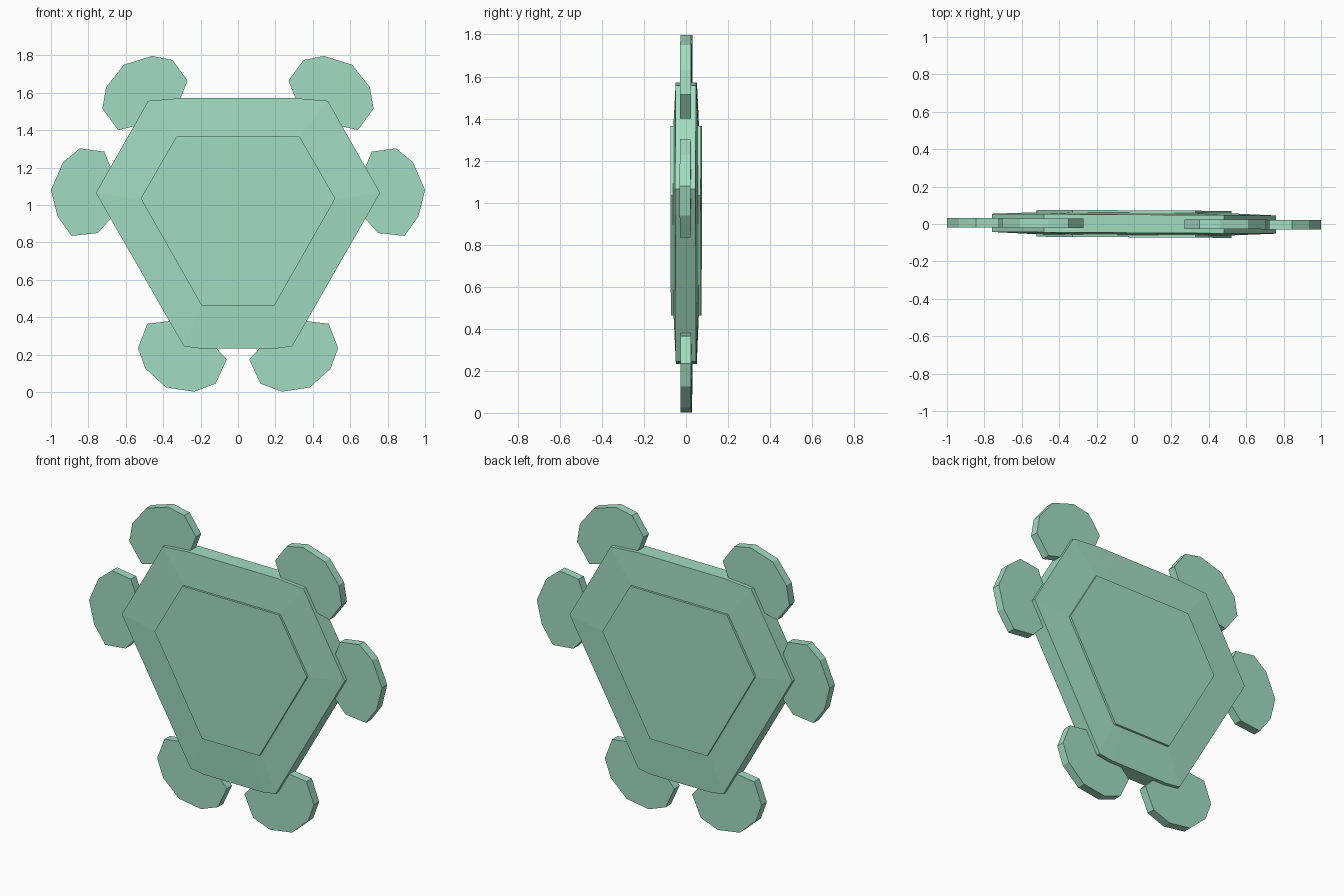
import bpy, bmesh

if "Cube" in bpy.data.objects:
    bpy.data.objects.remove(bpy.data.objects["Cube"])

green = bpy.data.materials.new("shell_green")
green.diffuse_color = (0.36, 0.72, 0.53, 1)
green.use_nodes = True
green.node_tree.nodes["Principled BSDF"].inputs["Base Color"].default_value = green.diffuse_color

TILT = -0.006          # the piece is turned very slightly about z
CENTRE = (0.0, 0.95)


def mirrored(half):
    """Close a right-hand half outline (top to bottom) across x = 0."""
    return half + [(-x, z) for x, z in reversed(half)]


def slab(name, outline, rings):
    """Loft copies of an (x, z) outline through (y, scale) rings and cap it."""
    bm = bmesh.new()
    loops = []
    for y, s in rings:
        loops.append([bm.verts.new((x * s, y + TILT * x * s,
                                    CENTRE[1] + (z - CENTRE[1]) * s))
                      for x, z in outline])
    n = len(outline)
    for a, b in zip(loops, loops[1:]):
        for i in range(n):
            j = (i + 1) % n
            bm.faces.new((a[i], a[j], b[j], b[i]))
    bm.faces.new(loops[0])
    bm.faces.new(loops[-1])
    bmesh.ops.recalc_face_normals(bm, faces=bm.faces)
    mesh = bpy.data.meshes.new(name)
    bm.to_mesh(mesh)
    bm.free()
    mesh.materials.append(green)
    obj = bpy.data.objects.new(name, mesh)
    bpy.context.collection.objects.link(obj)
    return obj


# Body: six-sided plate, rising gently towards the raised panel
body = mirrored([(0.3, 1.572), (0.48, 1.557), (0.76, 1.065),
                 (0.29, 0.245), (0.2, 0.232)])
slab("body", body, [(-0.058, 0.68), (-0.047, 1), (0.05, 1), (0.06, 0.68)])

# Raised panel showing on the front and the back
panel = mirrored([(0.33, 1.365), (0.52, 1.035), (0.195, 0.463)])
slab("raised_panel", panel, [(-0.071, 1), (0.073, 1)])

# Rounded lobes tucked into the rim, mirrored left and right
lobes = {
    "upper_lobe": [(0.27, 1.665), (0.35, 1.775), (0.46, 1.797), (0.61, 1.75),
                   (0.705, 1.63), (0.725, 1.515), (0.64, 1.4), (0.52, 1.43),
                   (0.32, 1.54)],
    "middle_lobe": [(0.68, 1.2), (0.715, 1.285), (0.845, 1.303), (0.935, 1.23),
                    (1.0, 1.08), (0.965, 0.94), (0.89, 0.835), (0.75, 0.85),
                    (0.65, 0.96)],
    "lower_lobe": [(0.36, 0.38), (0.485, 0.365), (0.535, 0.235), (0.495, 0.125),
                   (0.385, 0.025), (0.235, 0.002), (0.12, 0.045),
                   (0.06, 0.175), (0.13, 0.25)],
}
for name, outline in lobes.items():
    for side, sign in (("right", 1), ("left", -1)):
        slab(f"{side}_{name}", [(sign * x, z) for x, z in outline],
             [(-0.024, 1), (0.027, 1)])
